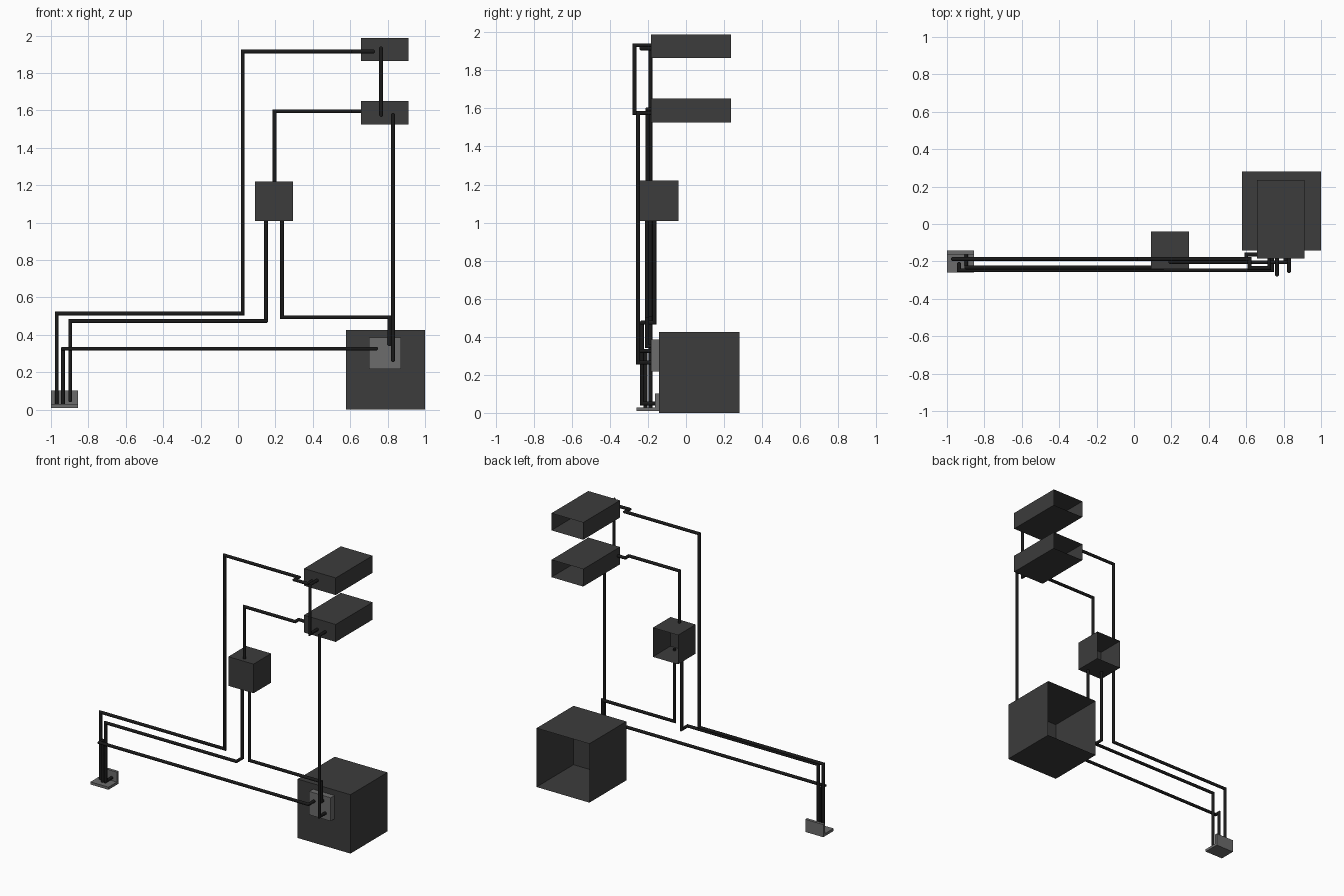
import bpy, bmesh, math
from mathutils import Vector

if "Cube" in bpy.data.objects:
    bpy.data.objects.remove(bpy.data.objects["Cube"])


def material(name, v):
    m = bpy.data.materials.new(name)
    m.diffuse_color = (v, v, v, 1)
    m.use_nodes = True
    m.node_tree.nodes["Principled BSDF"].inputs["Base Color"].default_value = m.diffuse_color
    return m


DARK = material("dark_casing", 0.045)
GREY = material("grey_plate", 0.15)
BLACK = material("black_cable", 0.01)


def finish(name, bm, mat):
    me = bpy.data.meshes.new(name)
    bm.to_mesh(me)
    bm.free()
    me.materials.append(mat)
    ob = bpy.data.objects.new(name, me)
    bpy.context.collection.objects.link(ob)
    return ob


def box(name, lo, hi, mat, open_back=False):
    bm = bmesh.new()
    bmesh.ops.create_cube(bm, size=1)
    lo, hi = Vector(lo), Vector(hi)
    for v in bm.verts:
        v.co = (lo + hi) / 2 + v.co * (hi - lo)
    bm.normal_update()
    if open_back:
        back = [f for f in bm.faces if f.normal.y > 0.9]
        bmesh.ops.delete(bm, geom=back, context='FACES_ONLY')
    return finish(name, bm, mat)


def cable(name, pts, r=0.011, sides=8):
    # sweep a ring along the path, sliding it onto each corner's mitre plane
    bm = bmesh.new()
    p = [Vector(q) for q in pts]
    d = [(b - a).normalized() for a, b in zip(p, p[1:])]
    u = d[0].orthogonal().normalized()
    w = d[0].cross(u)
    angles = [math.tau * (i + 0.5) / sides for i in range(sides)]
    ring = [p[0] + (u * math.cos(a) + w * math.sin(a)) * r for a in angles]
    rings = [[bm.verts.new(c) for c in ring]]
    for i in range(1, len(p)):
        n = d[i - 1] + d[i] if i < len(d) else d[i - 1]
        ring = [c + d[i - 1] * ((p[i] - c).dot(n) / d[i - 1].dot(n)) for c in ring]
        rings.append([bm.verts.new(c) for c in ring])
    for a, b in zip(rings, rings[1:]):
        for k in range(sides):
            j = (k + 1) % sides
            bm.faces.new((a[k], a[j], b[j], b[k]))
    bm.faces.new(rings[0][::-1])
    bm.faces.new(rings[-1])
    bmesh.ops.recalc_face_normals(bm, faces=bm.faces)
    ob = finish(name, bm, BLACK)
    for poly in ob.data.polygons:
        poly.use_smooth = len(poly.vertices) == 4
    ob.data.set_sharp_from_angle(angle=math.radians(50))


# Casings, open at the back
box("floor_unit", (0.577, -0.142, 0), (1.0, 0.281, 0.426), DARK, True)
box("upper_unit", (0.658, -0.185, 1.864), (0.912, 0.236, 1.988), DARK, True)
box("middle_unit", (0.658, -0.185, 1.525), (0.912, 0.236, 1.651), DARK, True)
box("junction_box", (0.091, -0.241, 1.009), (0.293, -0.039, 1.22), DARK, True)

# Connector panel and L-shaped wall socket
box("connector_panel", (0.70, -0.185, 0.217), (0.872, -0.142, 0.386), GREY, True)
box("socket_back", (-1.0, -0.163, 0.01), (-0.856, -0.142, 0.101), GREY)
box("socket_base", (-1.0, -0.259, 0.01), (-0.856, -0.142, 0.029), GREY)

# Cables
cable("socket_to_upper_cable", [
    (-0.969, -0.187, 0.02), (-0.969, -0.187, 0.514), (0.025, -0.187, 0.514),
    (0.025, -0.187, 1.915), (0.618, -0.187, 1.915), (0.618, -0.235, 1.915),
    (0.723, -0.235, 1.915), (0.723, -0.18, 1.915)])
cable("junction_to_middle_cable", [
    (0.195, -0.203, 1.2), (0.195, -0.203, 1.595), (0.6, -0.203, 1.595),
    (0.6, -0.163, 1.595), (0.67, -0.163, 1.595)])
cable("upper_to_middle_cable", [
    (0.765, -0.18, 1.932), (0.765, -0.27, 1.932),
    (0.765, -0.27, 1.576), (0.765, -0.18, 1.576)])
cable("middle_to_floor_cable", [
    (0.829, -0.18, 1.576), (0.829, -0.252, 1.576),
    (0.829, -0.252, 0.264), (0.829, -0.18, 0.264)])
cable("junction_to_floor_cable", [
    (0.236, -0.205, 1.02), (0.236, -0.205, 0.494), (0.81, -0.205, 0.494),
    (0.81, -0.205, 0.35), (0.81, -0.18, 0.35)])
cable("junction_to_socket_cable", [
    (0.15, -0.165, 1.025), (0.15, -0.165, 0.474), (0.15, -0.232, 0.474),
    (-0.897, -0.232, 0.474), (-0.897, -0.232, 0.05), (-0.897, -0.155, 0.05)])
cable("floor_to_socket_cable", [
    (0.738, -0.18, 0.326), (0.738, -0.247, 0.326), (-0.936, -0.247, 0.326),
    (-0.936, -0.213, 0.326), (-0.936, -0.213, 0.02)])
